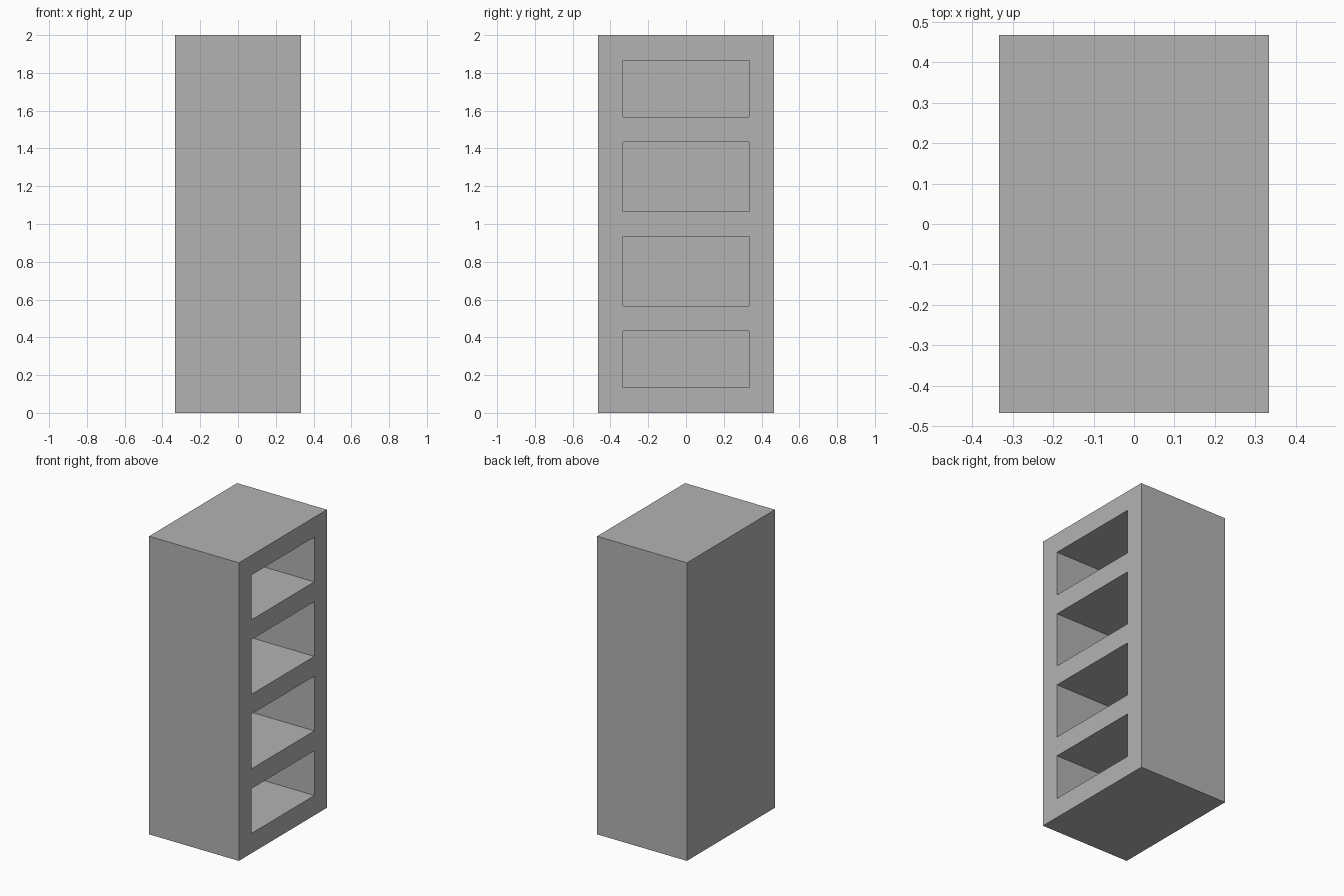
import bpy
import bmesh
from mathutils import Matrix, Vector

cube = bpy.data.objects.get("Cube")
if cube:
    bpy.data.objects.remove(cube, do_unlink=True)

UNIT = 2 / 30                      # every size is a multiple of this step
WIDTH, DEPTH, HEIGHT = 10 * UNIT, 14 * UNIT, 30 * UNIT
WALL = 2 * UNIT
SHELVES = [(2, 6.5), (8.5, 14), (16, 21.5), (23.5, 28)]  # bottom and top of each bay

# Plain grey finish
grey = bpy.data.materials.new("plain grey")
grey.use_nodes = True
colour = (0.45, 0.45, 0.45, 1)
grey.diffuse_color = colour
grey.node_tree.nodes["Principled BSDF"].inputs["Base Color"].default_value = colour

# Solid cabinet block standing on the ground
bm = bmesh.new()
block = Matrix.Translation((0, 0, HEIGHT / 2)) @ Matrix.Diagonal((WIDTH, DEPTH, HEIGHT, 1))
bmesh.ops.create_cube(bm, size=1, matrix=block)


def open_side():
    return [f for f in bm.faces if f.normal.x > 0.9]


def cut(point, normal):
    """Score the open side along a plane."""
    faces = open_side()
    edges = {e for f in faces for e in f.edges}
    verts = {v for f in faces for v in f.verts}
    bmesh.ops.bisect_plane(bm, geom=faces + list(edges) + list(verts),
                           plane_co=point, plane_no=normal)
    bm.normal_update()


# Outline the bays on the open side
bm.normal_update()
inner_y = DEPTH / 2 - WALL
for y in (-inner_y, inner_y):
    cut(Vector((0, y, 0)), Vector((0, 1, 0)))
for bay in SHELVES:
    for z in bay:
        cut(Vector((0, 0, z * UNIT)), Vector((0, 0, 1)))

# Sink each bay, leaving a closed back wall
bays = []
for f in open_side():
    c = f.calc_center_median()
    if abs(c.y) < inner_y and any(lo * UNIT < c.z < hi * UNIT for lo, hi in SHELVES):
        bays.append(f)
bmesh.ops.inset_individual(bm, faces=bays, thickness=0, depth=WALL - WIDTH,
                           use_even_offset=True)
bmesh.ops.recalc_face_normals(bm, faces=bm.faces[:])

mesh = bpy.data.meshes.new("shelf_cabinet")
bm.to_mesh(mesh)
bm.free()
mesh.materials.append(grey)
cabinet = bpy.data.objects.new("shelf_cabinet", mesh)
bpy.context.collection.objects.link(cabinet)
